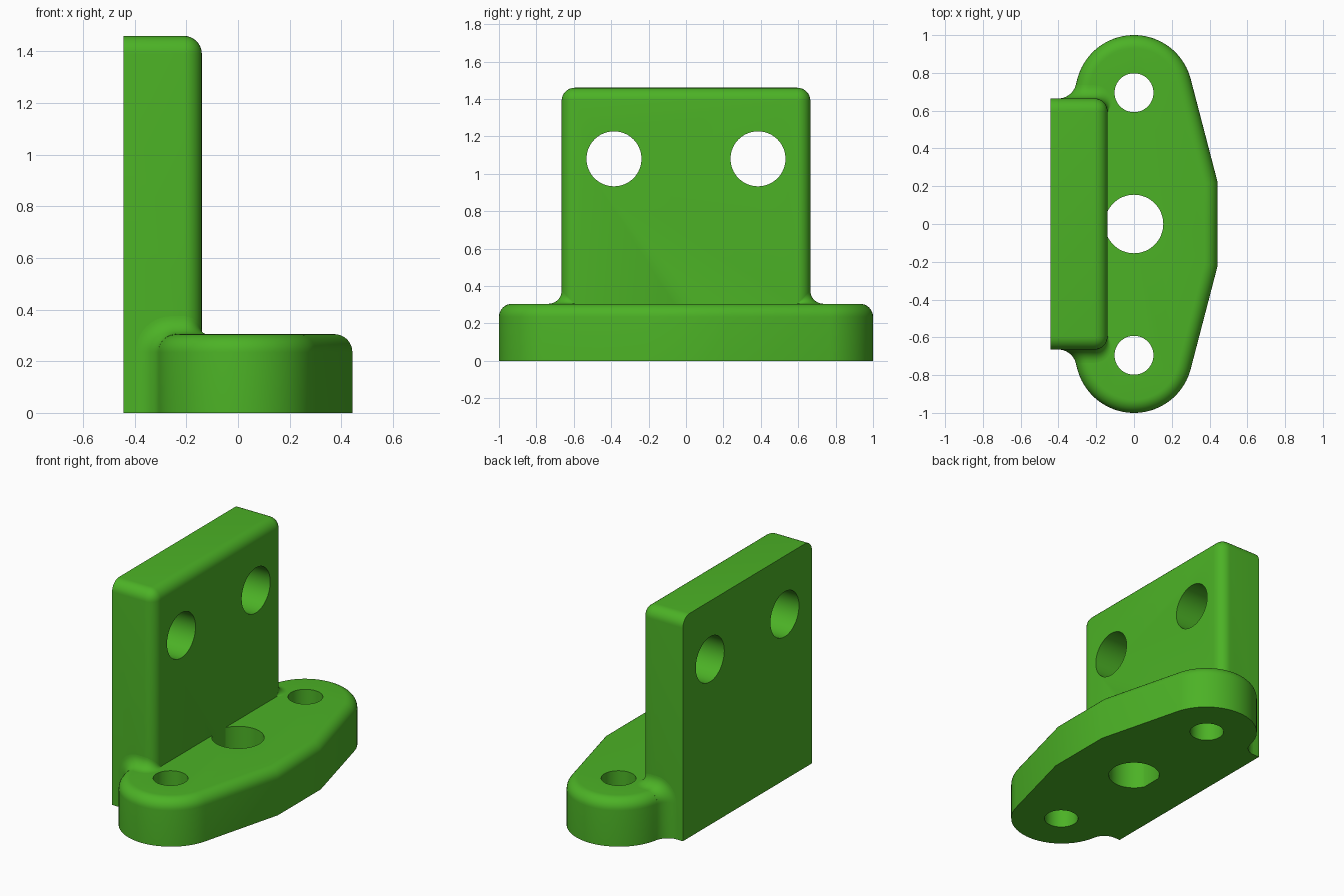
import bpy, bmesh, math
from mathutils import Vector

if "Cube" in bpy.data.objects:
    bpy.data.objects.remove(bpy.data.objects["Cube"])

R = 0.07            # edge rounding and fillet radius
BASE_H, WALL_H = 0.305, 1.46
BACK, FACE, SIDE = -0.443, -0.14, 0.665
END_Y, END_R = 0.69, 0.31

green = bpy.data.materials.new("green")
green.diffuse_color = (0.072, 0.445, 0.019, 1)
green.use_nodes = True
green.node_tree.nodes["Principled BSDF"].inputs["Base Color"].default_value = green.diffuse_color


def finish(name, bm):
    bmesh.ops.recalc_face_normals(bm, faces=bm.faces)
    me = bpy.data.meshes.new(name)
    bm.to_mesh(me)
    bm.free()
    me.materials.append(green)
    ob = bpy.data.objects.new(name, me)
    bpy.context.collection.objects.link(ob)
    return ob


def activate(ob):
    bpy.ops.object.select_all(action='DESELECT')
    ob.select_set(True)
    bpy.context.view_layer.objects.active = ob


def boolean(ob, other, op):
    m = ob.modifiers.new(op.lower(), 'BOOLEAN')
    m.operation, m.object, m.solver = op, other, 'EXACT'
    activate(ob)
    bpy.ops.object.modifier_apply(modifier=m.name)
    bpy.data.objects.remove(other)


def drill(ob, loc, radius, axis):
    rot = (0, math.pi / 2, 0) if axis == 'x' else (0, 0, 0)
    bpy.ops.mesh.primitive_cylinder_add(vertices=64, radius=radius, depth=1.2,
                                        location=loc, rotation=rot)
    boolean(ob, bpy.context.object, 'DIFFERENCE')


def bevel(bm, edges):
    bmesh.ops.bevel(bm, geom=edges, offset=R, offset_type='OFFSET',
                    segments=8, profile=0.5, affect='EDGES')


# Base: rounded ends, tapered right side, left side running into the wall
TAN = math.radians(14.3)
quarter = [(0.443, 0.22)]
for i in range(37):
    a = TAN + (math.pi - 2 * TAN) * i / 36
    quarter.append((END_R * math.cos(a), END_Y + END_R * math.sin(a)))
quarter += [(-0.326, SIDE), (-0.33, 0.62)]
outline = quarter + [(x, -y) for x, y in reversed(quarter)]
bm = bmesh.new()
bottom = bm.faces.new([bm.verts.new((x, y, 0)) for x, y in outline])
ext = bmesh.ops.extrude_face_region(bm, geom=[bottom])
bmesh.ops.translate(bm, vec=(0, 0, BASE_H),
                    verts=[v for v in ext["geom"] if isinstance(v, bmesh.types.BMVert)])
bevel(bm, [e for e in bm.edges if all(v.co.z > 0.2 for v in e.verts)])
bracket = finish("bracket", bm)
drill(bracket, (0, 0, 0.2), 0.155, 'z')
for s in (-1, 1):
    drill(bracket, (0, s * 0.695, 0.2), 0.103, 'z')

# Upright wall: rounded front, top and side edges, sharp back
bm = bmesh.new()
bmesh.ops.create_cube(bm, size=1)
for v in bm.verts:
    v.co = (FACE if v.co.x > 0 else BACK, math.copysign(SIDE, v.co.y),
            WALL_H if v.co.z > 0 else 0)
rounded = []
for e in bm.edges:
    front = all(v.co.x > -0.2 for v in e.verts)
    top = all(v.co.z > 1 for v in e.verts)
    along_x = abs(e.verts[0].co.x - e.verts[1].co.x) > 0.1
    upright = abs(e.verts[0].co.z - e.verts[1].co.z) > 0.1
    if (front and (top or upright)) or (top and along_x):
        rounded.append(e)
bevel(bm, rounded)
wall = finish("wall", bm)
for s in (-1, 1):
    drill(wall, (-0.3, s * 0.385, 1.08), 0.147, 'x')
boolean(bracket, wall, 'UNION')


def left_x(y):
    # left side of the base at depth y
    edge = END_Y + END_R * math.sin(TAN)
    if y > edge:
        return -math.sqrt(END_R ** 2 - (y - END_Y) ** 2)
    return -END_R * math.cos(TAN) - (edge - y) * math.tan(TAN)


def fillet_point(kind, u, t, f):
    # point at distance t from the wall and f from the base
    y = SIDE + t
    if kind == 'side':
        return Vector((left_x(y) - f, y, u * (BASE_H - R)))
    if kind == 'corner':
        a = u * math.pi / 2
        return Vector((left_x(y) + R - (R + f) * math.cos(a), y,
                       BASE_H - R + (R + f) * math.sin(a)))
    a = u * math.pi / 2
    k = max(math.cos(a), 0.02)
    return Vector((FACE - R + (R + t * k) * math.sin(a),
                   SIDE - R + (R + t * k) * math.cos(a), BASE_H + f * k))


# Fillets: climb the base side, cross its rounded edge, fade round the wall edge
path = [('side', 0), ('side', 1)] + [('corner', i / 10) for i in range(1, 11)]
path += [('wrap', i / 10) for i in range(11)]
profile = [(-0.015, -0.015), (-0.015, R)]
for i in range(11):
    a = math.pi / 2 * i / 10
    profile.append((R - R * math.cos(a), R - R * math.sin(a)))
profile.append((R, -0.015))
for s, label in ((-1, "front"), (1, "rear")):
    bm = bmesh.new()
    rings = []
    for kind, u in path:
        pts = [fillet_point(kind, u, t, f) for t, f in profile]
        rings.append([bm.verts.new((p.x, s * p.y, p.z)) for p in pts])
    n = len(profile)
    for a, b in zip(rings, rings[1:]):
        for i in range(n):
            j = (i + 1) % n
            bm.faces.new((a[i], a[j], b[j], b[i]))
    bm.faces.new(rings[0])
    bm.faces.new(rings[-1])
    fillet = finish(label + "_fillet", bm)
    activate(fillet)
    bpy.ops.object.shade_smooth_by_angle(angle=math.radians(35))

activate(bracket)
bpy.ops.object.shade_smooth_by_angle(angle=math.radians(30))
